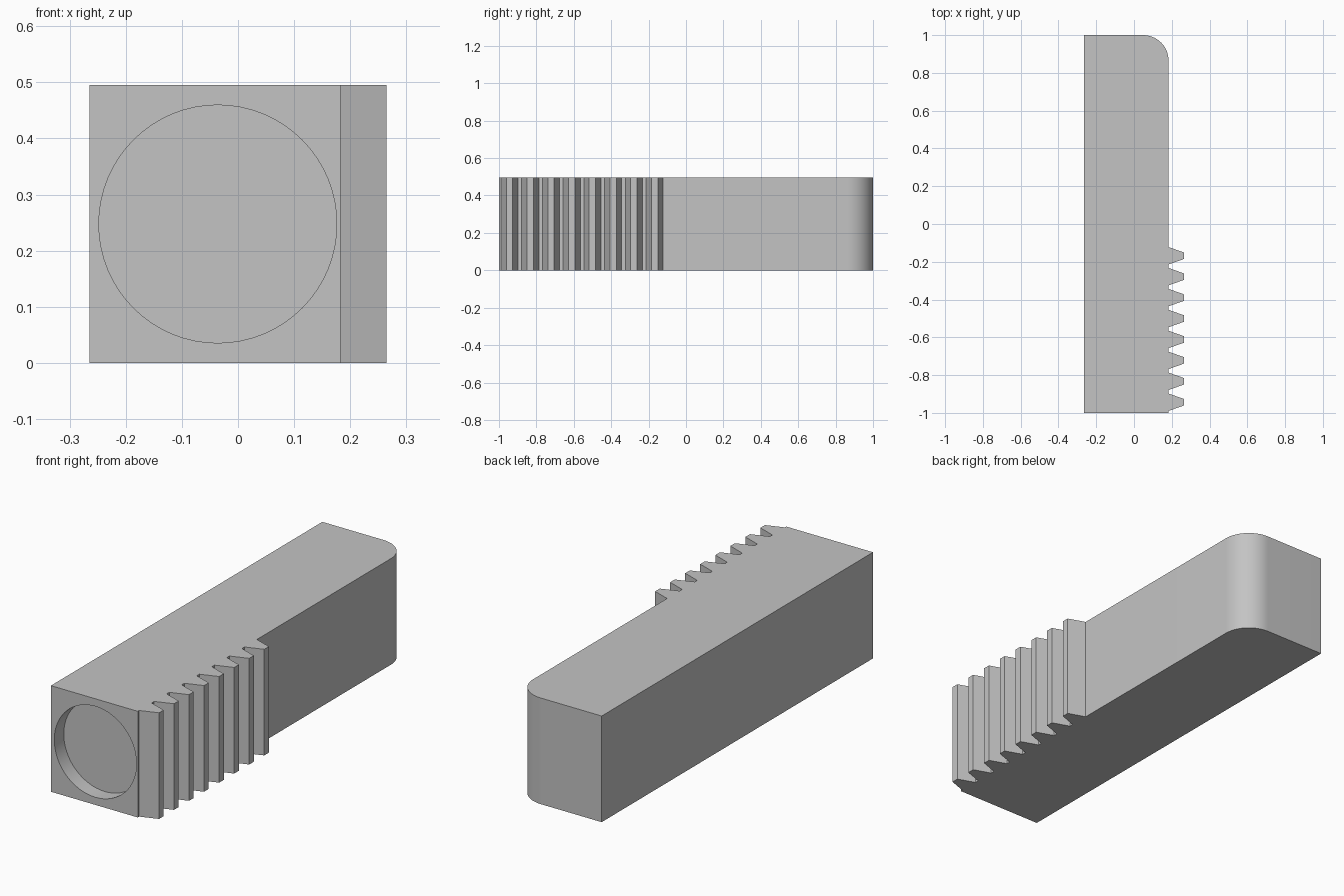
import bpy
import bmesh
from math import cos, sin, pi, radians
from mathutils import Matrix

if "Cube" in bpy.data.objects:
    bpy.data.objects.remove(bpy.data.objects["Cube"], do_unlink=True)

LEFT, ROOT, TIP = -0.265, 0.183, 0.265   # x of plain side, tooth roots, tooth tips
HEIGHT = 0.495
CORNER = 0.135
TEETH, PITCH, FIRST = 8, 0.1108, -0.122
FLANK, LAND = 0.029, 0.034
HOLE_RADIUS, HOLE_DEPTH = 0.212, 0.07

grey = bpy.data.materials.new("light grey")
grey.use_nodes = True
colour = (0.55, 0.55, 0.55, 1)
grey.diffuse_color = colour
grey.node_tree.nodes["Principled BSDF"].inputs["Base Color"].default_value = colour


def make_object(name, bm):
    bmesh.ops.recalc_face_normals(bm, faces=bm.faces)
    mesh = bpy.data.meshes.new(name)
    bm.to_mesh(mesh)
    bm.free()
    mesh.materials.append(grey)
    obj = bpy.data.objects.new(name, mesh)
    bpy.context.collection.objects.link(obj)
    return obj


# Plan outline: plain side, rounded back corner, then the row of teeth
outline = [(LEFT, -1), (LEFT, 1)]
steps = 16
for i in range(steps + 1):
    a = pi / 2 * (1 - i / steps)
    outline.append((ROOT - CORNER + CORNER * cos(a), 1 - CORNER + CORNER * sin(a)))
for i in range(TEETH):
    y = FIRST - i * PITCH
    outline += [(ROOT, y), (TIP, y - FLANK),
                (TIP, y - FLANK - LAND), (ROOT, y - 2 * FLANK - LAND)]
outline.append((ROOT, -1))

# Toothed bar, extruded upwards
bm = bmesh.new()
base = bm.faces.new([bm.verts.new((x, y, 0)) for x, y in outline])
top = bmesh.ops.extrude_face_region(bm, geom=[base], use_keep_orig=True)["geom"]
bmesh.ops.translate(bm, vec=(0, 0, HEIGHT),
                    verts=[v for v in top if isinstance(v, bmesh.types.BMVert)])
bar = make_object("toothed_bar", bm)

# Shallow round recess in the front end
bm = bmesh.new()
bmesh.ops.create_cone(bm, cap_ends=True, segments=64, radius1=HOLE_RADIUS,
                      radius2=HOLE_RADIUS, depth=2 * HOLE_DEPTH,
                      matrix=Matrix.Translation((-0.036, -1, HEIGHT / 2))
                      @ Matrix.Rotation(pi / 2, 4, "X"))
cutter = make_object("recess_cutter", bm)
cutter.hide_render = True

cut = bar.modifiers.new("recess", "BOOLEAN")
cut.operation = "DIFFERENCE"
cut.solver = "EXACT"
cut.object = cutter
bpy.ops.object.select_all(action="DESELECT")
bar.select_set(True)
bpy.context.view_layer.objects.active = bar
bpy.ops.object.modifier_apply(modifier=cut.name)
bpy.data.objects.remove(cutter, do_unlink=True)

# Smooth the rounded corner and recess wall, keep the teeth crisp
bpy.ops.object.shade_smooth_by_angle(angle=radians(30))
